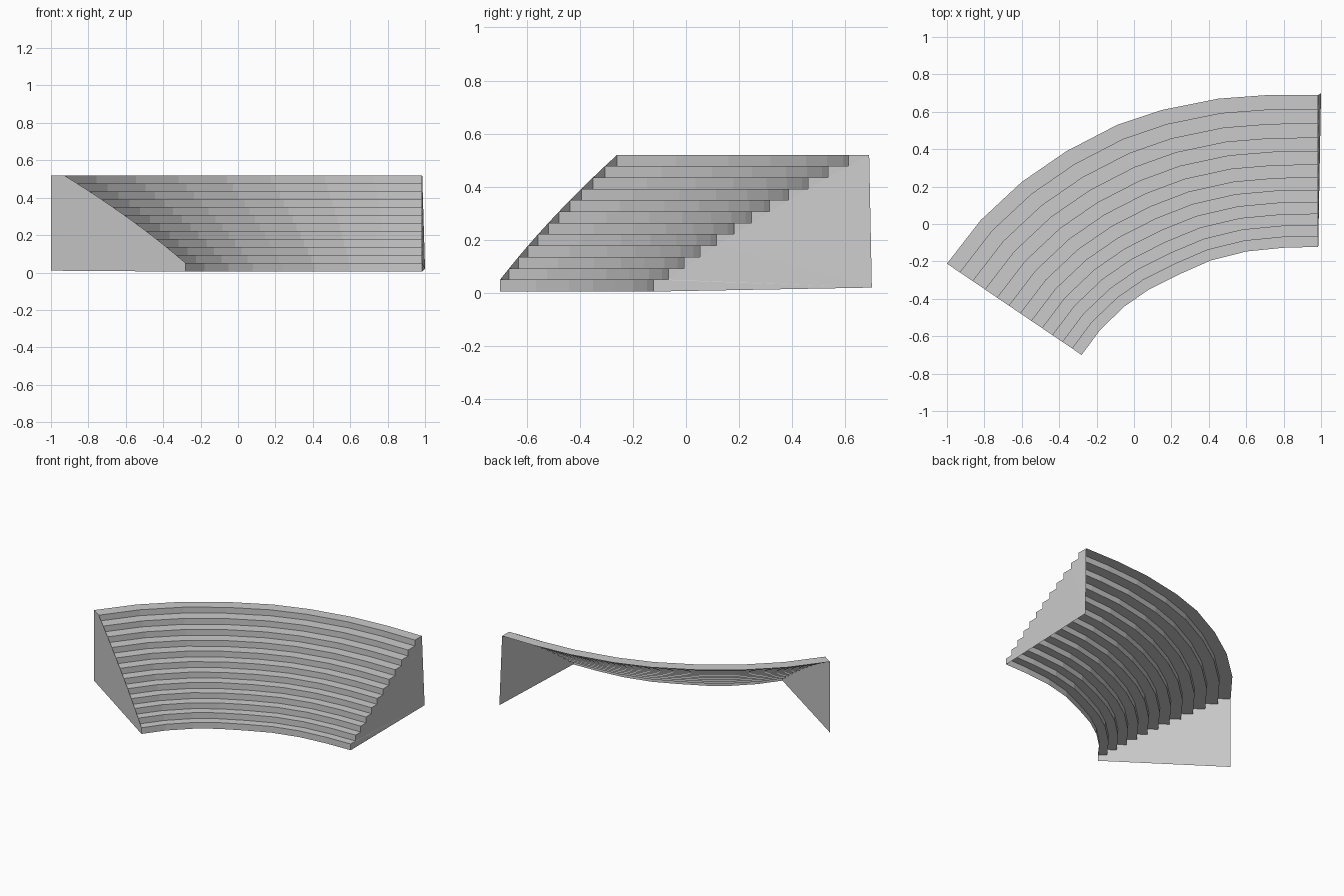
import bpy
import bmesh
from mathutils import Vector

cube = bpy.data.objects.get("Cube")
if cube:
    bpy.data.objects.remove(cube, do_unlink=True)

STEPS = 12
FIRST_TOP, TOP = 0.05, 0.52

# Front and rear plan curves of the stand
INNER = [(-0.28, -0.70), (-0.18, -0.565), (-0.05, -0.44), (0.08, -0.35), (0.24, -0.27),
         (0.41, -0.195), (0.60, -0.147), (0.80, -0.127), (0.985, -0.122)]
OUTER = [(-1.0, -0.212), (-0.82, 0.02), (-0.60, 0.225), (-0.36, 0.39), (-0.09, 0.53),
         (0.15, 0.61), (0.45, 0.67), (0.72, 0.69), (0.985, 0.69)]

concrete = bpy.data.materials.new("concrete_grey")
concrete.use_nodes = True
colour = (0.6, 0.6, 0.6, 1)
concrete.diffuse_color = colour
concrete.node_tree.nodes["Principled BSDF"].inputs["Base Color"].default_value = colour


def step_profile(inner, outer):
    """Stepped line from the front foot to the top rear edge."""
    a, b = Vector(inner), Vector(outer)
    points = [(a.x, a.y, 0.005)]
    for i in range(STEPS):
        z = FIRST_TOP + i * (TOP - FIRST_TOP) / (STEPS - 1)
        for k in (i, i + 1):
            # Treads grow slightly deeper towards the rear
            p = a.lerp(b, min(1, k * (0.068 + 0.00128 * k)))
            points.append((p.x, p.y, z))
    return points


def make_object(name, bm):
    mesh = bpy.data.meshes.new(name)
    bm.to_mesh(mesh)
    bm.free()
    mesh.materials.append(concrete)
    obj = bpy.data.objects.new(name, mesh)
    bpy.context.collection.objects.link(obj)
    return obj


profiles = [step_profile(a, b) for a, b in zip(INNER, OUTER)]

# Curved stepped shell, open at the rear and underneath
bm = bmesh.new()
columns = [[bm.verts.new(p) for p in profile] for profile in profiles]
for c, d in zip(columns, columns[1:]):
    for j in range(len(c) - 1):
        bm.faces.new((c[j], d[j], d[j + 1], c[j + 1]))
make_object("seating_steps", bm)


# Stepped end walls, each closed by a rear foot
def end_wall(name, profile, foot, flip):
    bm = bmesh.new()
    face = bm.faces.new([bm.verts.new(p) for p in profile + [foot]])
    if flip:
        face.normal_flip()
    bmesh.ops.triangulate(bm, faces=[face])
    make_object(name, bm)


end_wall("right_end_wall", profiles[0], (-1.0, -0.212, 0.01), False)
end_wall("left_end_wall", profiles[-1], (1.0, 0.70, 0.02), True)
